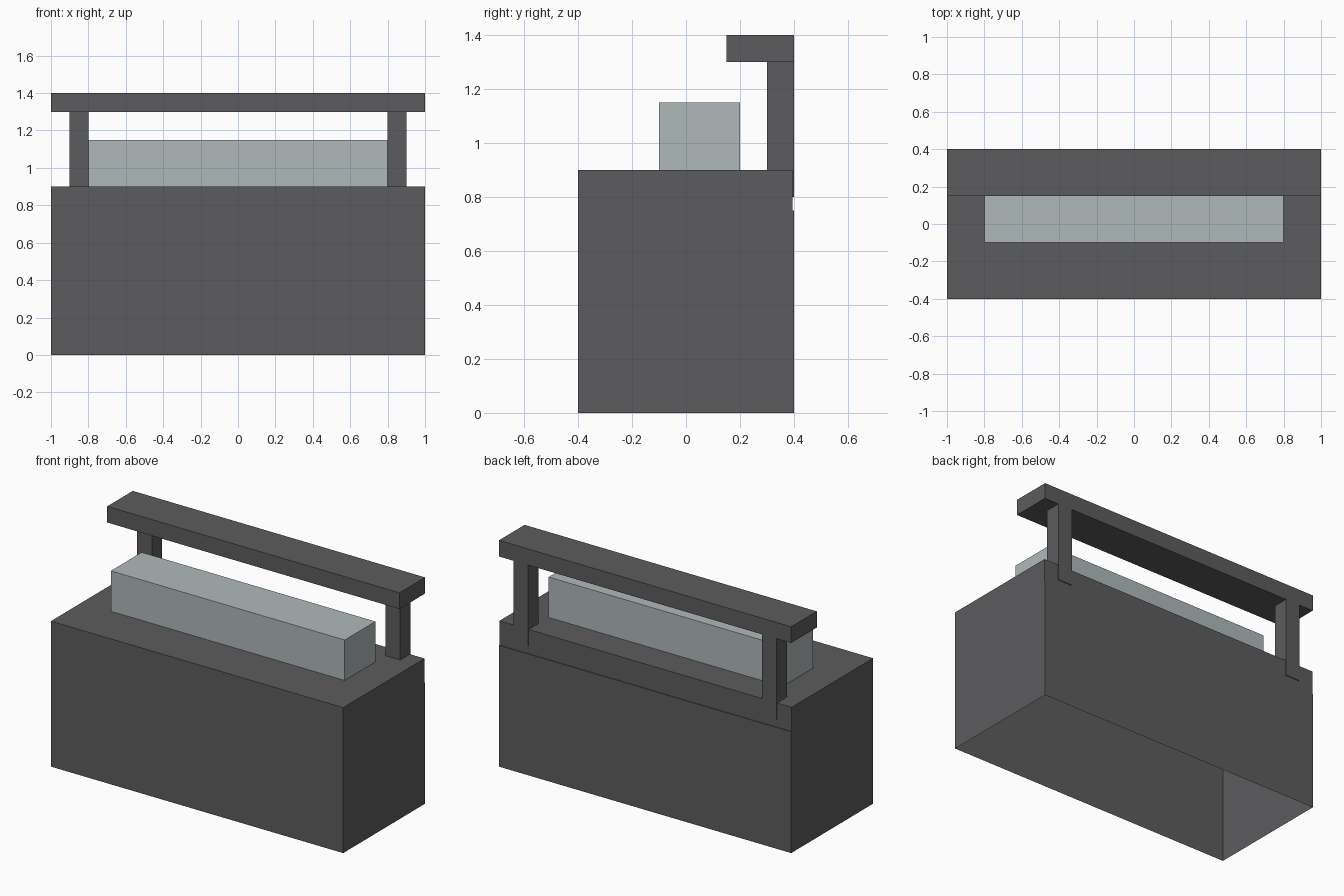
import bpy, bmesh

if "Cube" in bpy.data.objects:
    bpy.data.objects.remove(bpy.data.objects["Cube"])


def material(name, rgb):
    m = bpy.data.materials.new(name)
    m.diffuse_color = (*rgb, 1.0)
    m.use_nodes = True
    m.node_tree.nodes["Principled BSDF"].inputs["Base Color"].default_value = m.diffuse_color
    return m


dark = material("dark_grey", (0.107, 0.107, 0.112))
pale = material("pale_blue_grey", (0.43, 0.485, 0.497))


def finish(name, bm, mat):
    me = bpy.data.meshes.new(name)
    bmesh.ops.recalc_face_normals(bm, faces=bm.faces)
    bm.to_mesh(me)
    bm.free()
    me.materials.append(mat)
    ob = bpy.data.objects.new(name, me)
    bpy.context.collection.objects.link(ob)
    return ob


def box(name, lo, hi, mat):
    bm = bmesh.new()
    bmesh.ops.create_cube(bm, size=1)
    for v in bm.verts:
        v.co = [(a + b) / 2 + c * (b - a) for a, b, c in zip(lo, hi, v.co)]
    return finish(name, bm, mat)


# Cabinet: side profile with a shallow step at the upper back, swept along x
profile = [(-0.4, 0), (0.4, 0), (0.4, 0.75), (0.395, 0.75), (0.395, 0.9), (-0.4, 0.9)]
bm = bmesh.new()
side = bm.faces.new([bm.verts.new((-1, y, z)) for y, z in profile])
ext = bmesh.ops.extrude_face_region(bm, geom=[side], use_keep_orig=True)
for v in ext["geom"]:
    if isinstance(v, bmesh.types.BMVert):
        v.co.x = 1
# The underside is open
bm.normal_update()
bottom = [f for f in bm.faces if all(v.co.z < 0.001 for v in f.verts)]
bmesh.ops.delete(bm, geom=bottom, context='FACES_ONLY')
finish("cabinet", bm, dark)

# Display case on the counter
box("display_case", (-0.8, -0.1, 0.9), (0.8, 0.2, 1.15), pale)

# Posts run a little way down the stepped back
for label, x in (("left", -0.9), ("right", 0.8)):
    box(label + "_post", (x, 0.3, 0.8), (x + 0.1, 0.4, 1.3), dark)

# Overhead shelf
box("top_shelf", (-1, 0.15, 1.3), (1, 0.4, 1.4), dark)
